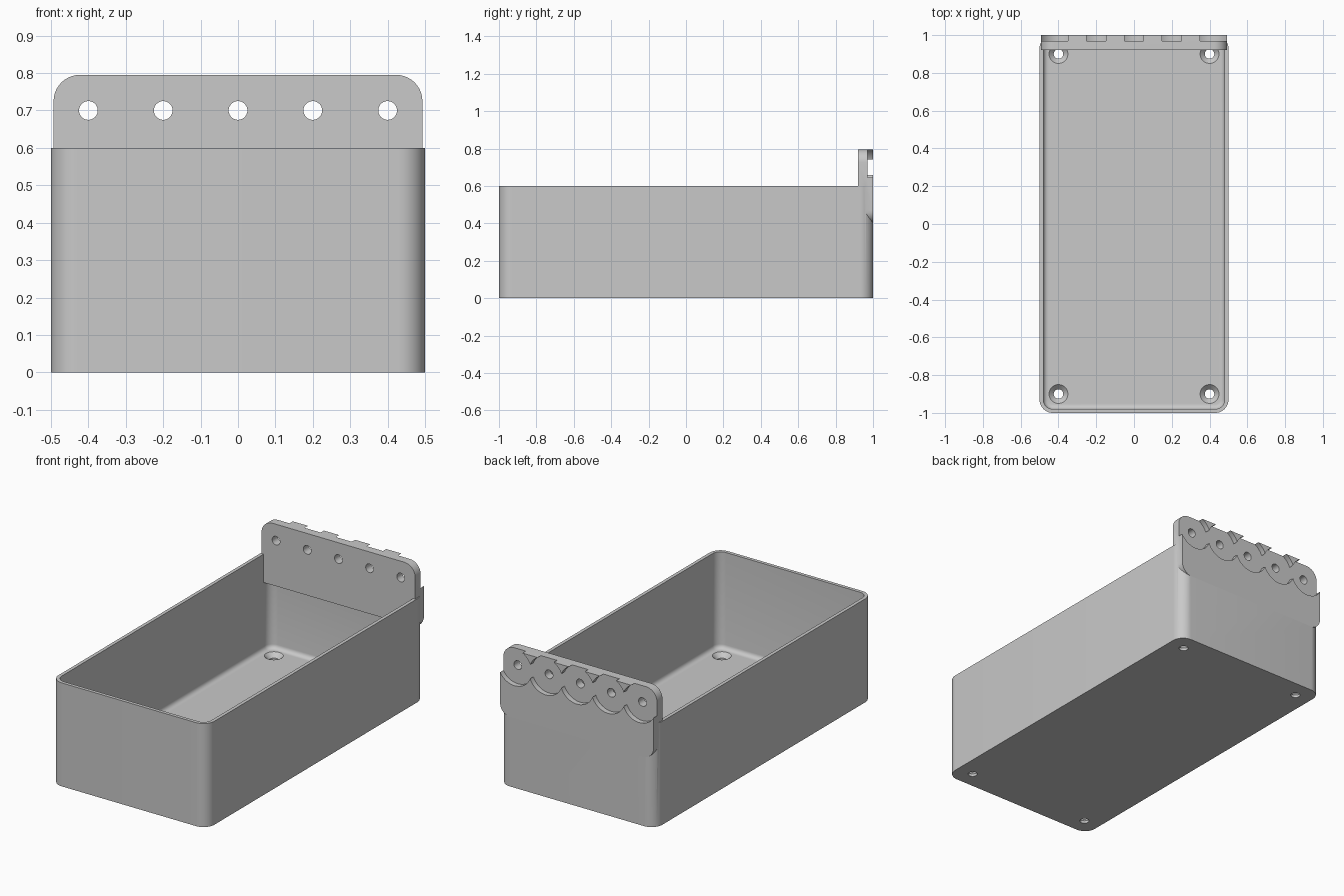
import bpy, bmesh
from math import sin, cos, pi
from mathutils import Matrix, Vector

cube = bpy.data.objects.get("Cube")
if cube:
    bpy.data.objects.remove(cube, do_unlink=True)

grey = bpy.data.materials.new("plain grey")
grey.use_nodes = True
grey.diffuse_color = (0.585, 0.585, 0.585, 1)
grey.node_tree.nodes["Principled BSDF"].inputs["Base Color"].default_value = grey.diffuse_color


def make_object(name, bm, helper=False):
    bmesh.ops.recalc_face_normals(bm, faces=bm.faces)
    mesh = bpy.data.meshes.new(name)
    bm.to_mesh(mesh)
    bm.free()
    mesh.materials.append(grey)
    obj = bpy.data.objects.new(name, mesh)
    bpy.context.collection.objects.link(obj)
    obj.hide_render = helper
    return obj


def rounded_prism(half_w, half_h, radius, depth, steps=10):
    """Rounded rectangle in XY, extruded from z = 0 to depth."""
    bm = bmesh.new()
    verts = []
    for i, (sx, sy) in enumerate(((1, 1), (-1, 1), (-1, -1), (1, -1))):
        for k in range(steps + 1):
            a = (i + k / steps) * pi / 2
            verts.append(bm.verts.new((sx * (half_w - radius) + radius * cos(a),
                                       sy * (half_h - radius) + radius * sin(a), 0)))
    face = bm.faces.new(verts)
    new = bmesh.ops.extrude_face_region(bm, geom=[face])["geom"]
    bmesh.ops.translate(bm, vec=(0, 0, depth),
                        verts=[v for v in new if isinstance(v, bmesh.types.BMVert)])
    return bm


def cylinder(name, r1, r2, depth, centre, along_y=False, sides=48):
    bm = bmesh.new()
    turn = Matrix.Rotation(pi / 2, 4, "X") if along_y else Matrix()
    bmesh.ops.create_cone(bm, cap_ends=True, segments=sides, radius1=r1, radius2=r2,
                          depth=depth, matrix=Matrix.Translation(centre) @ turn)
    return make_object(name, bm, helper=True)


def boolean(target, tool, operation="DIFFERENCE"):
    mod = target.modifiers.new("boolean", "BOOLEAN")
    mod.operation, mod.solver, mod.object = operation, "EXACT", tool
    bpy.context.view_layer.objects.active = target
    bpy.ops.object.modifier_apply(modifier=mod.name)
    bpy.data.objects.remove(tool, do_unlink=True)


# Outer tray
tray = make_object("tray_with_back_plate", rounded_prism(0.5, 1, 0.07, 0.6))

# Cavity with a filleted floor
FLOOR = 0.04
bm = rounded_prism(0.48, 0.98, 0.05, 0.7)
bmesh.ops.bevel(bm, geom=[e for e in bm.edges if all(v.co.z < 0.01 for v in e.verts)],
                offset=0.025, segments=5, profile=0.5, affect="EDGES")
bmesh.ops.translate(bm, verts=bm.verts, vec=(0, 0, FLOOR))
boolean(tray, make_object("cavity", bm, helper=True))

# Countersunk screw holes in the floor
for x in (-0.4, 0.4):
    for y in (-0.9, 0.9):
        boolean(tray, cylinder("screw_hole", 0.025, 0.025, 0.3, (x, y, 0)))
        boolean(tray, cylinder("countersink", 0.02, 0.055, 0.035, (x, y, FLOOR - 0.0125)))

# Upright back plate, its lower edge sloping gently into the wall
bm = rounded_prism(0.493, 0.1975, 0.07, 0.08)
bmesh.ops.transform(bm, verts=bm.verts, matrix=Matrix.Translation((0, 1, 0.5975))
                    @ Matrix.Rotation(pi / 2, 4, "X"))
bmesh.ops.bisect_plane(bm, geom=bm.verts[:] + bm.edges[:] + bm.faces[:],
                       plane_co=(0, 0.92, 0.436), plane_no=Vector((0, -0.43, -1)).normalized(),
                       clear_outer=True)
bmesh.ops.holes_fill(bm, edges=[e for e in bm.edges if e.is_boundary])
boolean(tray, make_object("back_plate", bm, helper=True), "UNION")

# Mounting holes with overlapping round recesses behind
for i in range(-2, 3):
    boolean(tray, cylinder("mount_hole", 0.025, 0.025, 0.4, (i * 0.2, 1, 0.7), True))
    boolean(tray, cylinder("recess", 0.108, 0.108, 0.2, (i * 0.2, 1.07, 0.7), True, 64))

# Smooth curved walls, crisp edges
bpy.ops.object.select_all(action="DESELECT")
tray.select_set(True)
bpy.context.view_layer.objects.active = tray
bpy.ops.object.shade_smooth_by_angle(angle=pi / 6)
